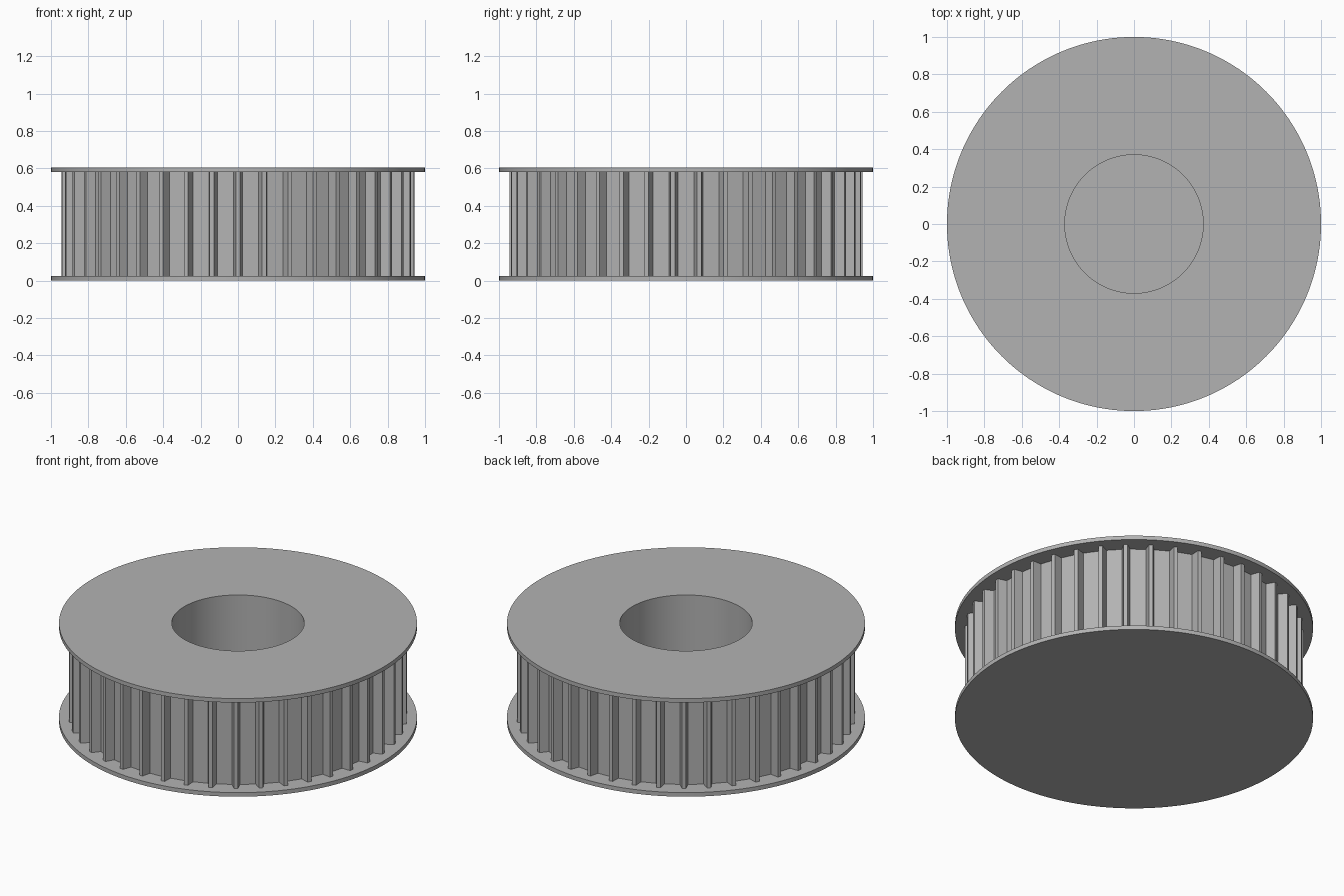
import bpy, bmesh
from math import sin, cos, pi, radians

if "Cube" in bpy.data.objects:
    bpy.data.objects.remove(bpy.data.objects["Cube"])

TEETH = 42
COUNT = TEETH * 4          # points in every ring
TIP, ROOT = 0.945, 0.892
RIM, BORE, SLEEVE = 1.0, 0.37, 0.5
LOW, HIGH, TOP = 0.025, 0.58, 0.605

grey = bpy.data.materials.new("plain_grey")
grey.use_nodes = True
colour = (0.45, 0.45, 0.45, 1)
grey.diffuse_color = colour
grey.node_tree.nodes["Principled BSDF"].inputs["Base Color"].default_value = colour


def circle(radius):
    """Evenly spaced outline, starting at the front."""
    angles = [2 * pi * i / COUNT - pi / 2 for i in range(COUNT)]
    return [(radius * cos(a), radius * sin(a)) for a in angles]


def toothed():
    """Outline with one narrow trapezoid tooth per pitch."""
    points = []
    for i in range(TEETH):
        middle = 2 * pi * i / TEETH - pi / 2
        for radius, shift in ((ROOT, -0.026), (TIP, -0.012), (TIP, 0.012), (ROOT, 0.026)):
            points.append((radius * cos(middle + shift), radius * sin(middle + shift)))
    return points


def loft(name, sections, closed):
    """Skin a series of (outline, height) rings; cap the ends or join them."""
    bm = bmesh.new()
    rings = [[bm.verts.new((x, y, z)) for x, y in outline] for outline, z in sections]
    pairs = list(zip(rings, rings[1:]))
    if closed:
        pairs.append((rings[-1], rings[0]))
    else:
        bm.faces.new(rings[0])
        bm.faces.new(rings[-1])
    for a, b in pairs:
        for i in range(COUNT):
            j = (i + 1) % COUNT
            bm.faces.new((a[i], a[j], b[j], b[i]))
    bmesh.ops.recalc_face_normals(bm, faces=bm.faces)
    mesh = bpy.data.meshes.new(name)
    bm.to_mesh(mesh)
    bm.free()
    mesh.materials.append(grey)
    obj = bpy.data.objects.new(name, mesh)
    bpy.context.collection.objects.link(obj)
    bpy.ops.object.select_all(action="DESELECT")
    obj.select_set(True)
    bpy.context.view_layer.objects.active = obj
    bpy.ops.object.shade_smooth_by_angle(angle=radians(30))
    return obj


# Solid lower flange, which closes the bore
loft("bottom_flange", [(circle(RIM), 0), (circle(RIM), LOW)], False)

# Ring of belt teeth
loft("toothed_ring", [(toothed(), LOW), (toothed(), HIGH),
                      (circle(SLEEVE), HIGH), (circle(SLEEVE), LOW)], True)

# Upper flange with the bore sleeve below it
loft("top_flange_and_bore", [(circle(RIM), HIGH), (circle(RIM), TOP),
                             (circle(BORE), TOP), (circle(BORE), LOW),
                             (circle(SLEEVE), LOW), (circle(SLEEVE), HIGH)], True)
